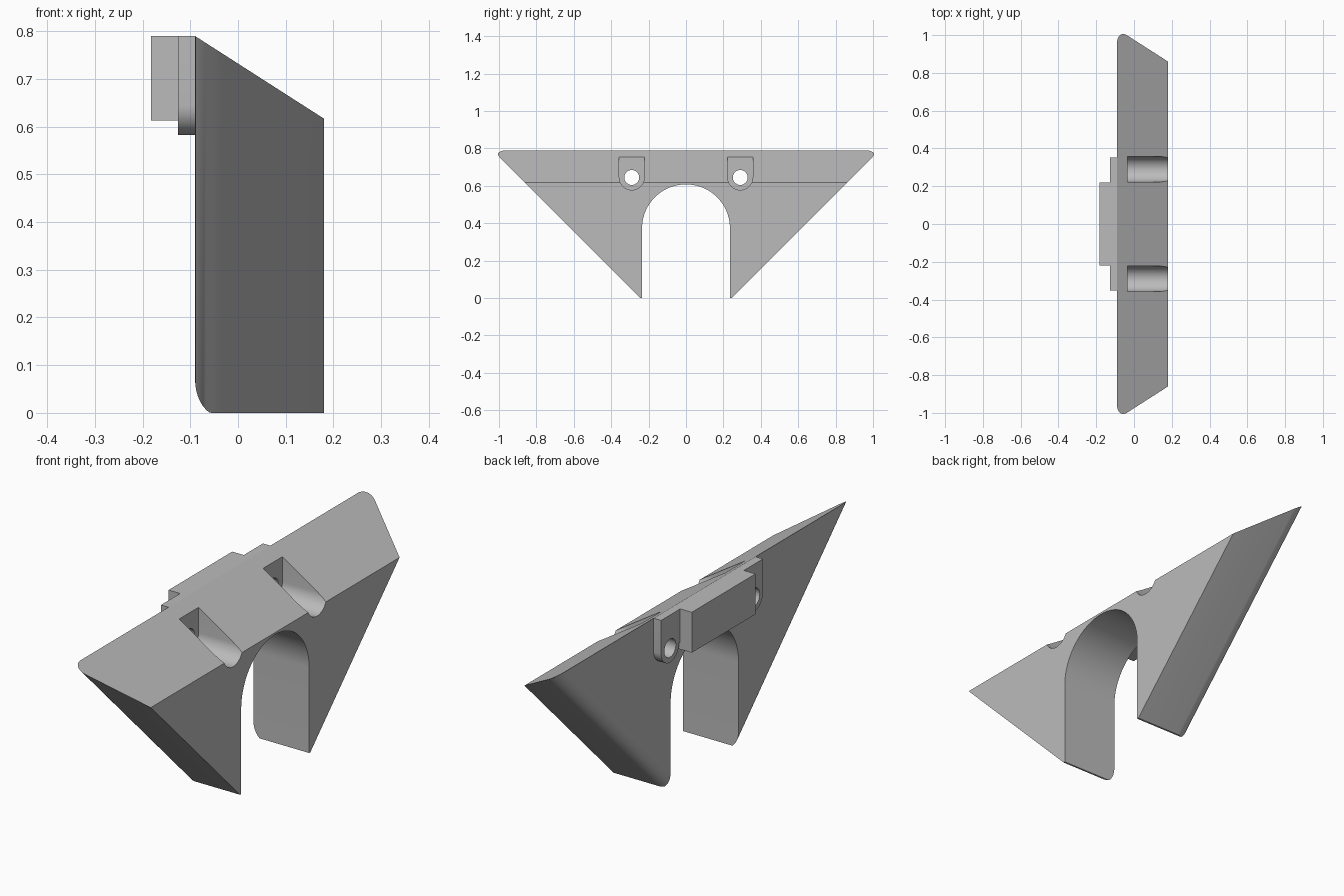
import bpy, bmesh, math
from mathutils import Matrix

cube = bpy.data.objects.get("Cube")
if cube:
    bpy.data.objects.remove(cube)

grey = bpy.data.materials.new("light grey")
grey.use_nodes = True
colour = (0.5, 0.5, 0.5, 1)
grey.diffuse_color = colour
grey.node_tree.nodes["Principled BSDF"].inputs["Base Color"].default_value = colour

BACK, FRONT = -0.09, 0.18         # body faces along x
TOP, LOW_TOP = 0.79, 0.617        # sloping top
LEG, ARCH_Z = 0.235, 0.373        # arch radius and centre height
FILLET = 0.055
LUG_Y, LUG_Z = 0.29, 0.645        # pin centre


def finish(bm, name):
    bmesh.ops.recalc_face_normals(bm, faces=bm.faces)
    mesh = bpy.data.meshes.new(name)
    bm.to_mesh(mesh)
    bm.free()
    mesh.materials.append(grey)
    ob = bpy.data.objects.new(name, mesh)
    bpy.context.collection.objects.link(ob)
    return ob


def loft(name, sections):
    """Join closed rings of equal length and cap both ends."""
    bm = bmesh.new()
    rings = [[bm.verts.new(p) for p in s] for s in sections]
    n = len(rings[0])
    for a, b in zip(rings, rings[1:]):
        for i in range(n):
            j = (i + 1) % n
            bm.faces.new((a[i], a[j], b[j], b[i]))
    bm.faces.new(rings[0])
    bm.faces.new(rings[-1])
    return finish(bm, name)


def prism(name, outline, x0, x1):
    return loft(name, [[(x, y, z) for y, z in outline] for x in (x0, x1)])


def u_shape(y, radius, top, steps=20):
    """Flat-topped outline with a half-round bottom."""
    arc = [(y + radius * math.cos(a), LUG_Z - radius * math.sin(a))
           for a in (math.pi * i / steps for i in range(steps + 1))]
    return [(y - radius, top), (y + radius, top)] + arc


def box(name, x0, x1, y0, y1, z0, z1):
    return prism(name, [(y0, z0), (y1, z0), (y1, z1), (y0, z1)], x0, x1)


def cut(target, cutter):
    mod = target.modifiers.new("cut", "BOOLEAN")
    mod.operation = "DIFFERENCE"
    mod.solver = "EXACT"
    mod.object = cutter
    bpy.context.view_layer.objects.active = target
    bpy.ops.object.modifier_apply(modifier=mod.name)
    bpy.data.objects.remove(cutter)


def body_section(x):
    """Arched triangle, drawn in where the rear edge is rounded."""
    top = TOP + (LOW_TOP - TOP) * (x - BACK) / (FRONT - BACK)
    t = max(0, 1 - (x - BACK) / FILLET)
    inset = FILLET * (1 - math.sqrt(1 - t * t)) * math.sqrt(2)
    edge = 0.243 - inset
    foot = max(0, LEG - edge)
    toe = max(edge, LEG + 0.0005)
    arch = [(LEG * math.cos(a), ARCH_Z + LEG * math.sin(a))
            for a in (math.pi * i / 40 for i in range(41))]
    right = [(top + edge, top), (toe, foot), (LEG, foot)]
    left = [(-y, z) for y, z in reversed(right)]
    return [(x, y, z) for y, z in right + arch + left]


# Main body with rounded rear edges
bends = [BACK + FILLET * (1 - math.cos(math.pi / 2 * i / 10)) for i in range(11)]
body = loft("body", [body_section(x) for x in bends + [FRONT]])

# Rear block
block = box("rear_block", -0.182, BACK, -0.22, 0.22, 0.613, TOP)

# Lugs behind, open slots in front, and pin holes through both
parts = [body, block]
for side, name in ((1, "left_lug"), (-1, "right_lug")):
    y = side * LUG_Y
    lug = prism(name, u_shape(y, 0.0625, TOP), -0.126, BACK)
    cut(body, prism("slot_cutter", u_shape(y, 0.067, 1), -0.035, 0.3))
    for target in (body, lug):
        hole = [(y + 0.04 * math.cos(a), LUG_Z + 0.04 * math.sin(a))
                for a in (math.tau * i / 32 for i in range(32))]
        cut(target, prism("hole_cutter", hole, -0.3, 0.3))
    # Web joining the lug to the block
    web = box(name + "_web", -0.126, BACK, *sorted((side * 0.2, side * 0.2285)), LUG_Z, TOP)
    parts += [lug, web]

for ob in parts:
    bpy.ops.object.select_all(action="DESELECT")
    ob.select_set(True)
    bpy.context.view_layer.objects.active = ob
    bpy.ops.object.shade_smooth_by_angle(angle=math.radians(30))
